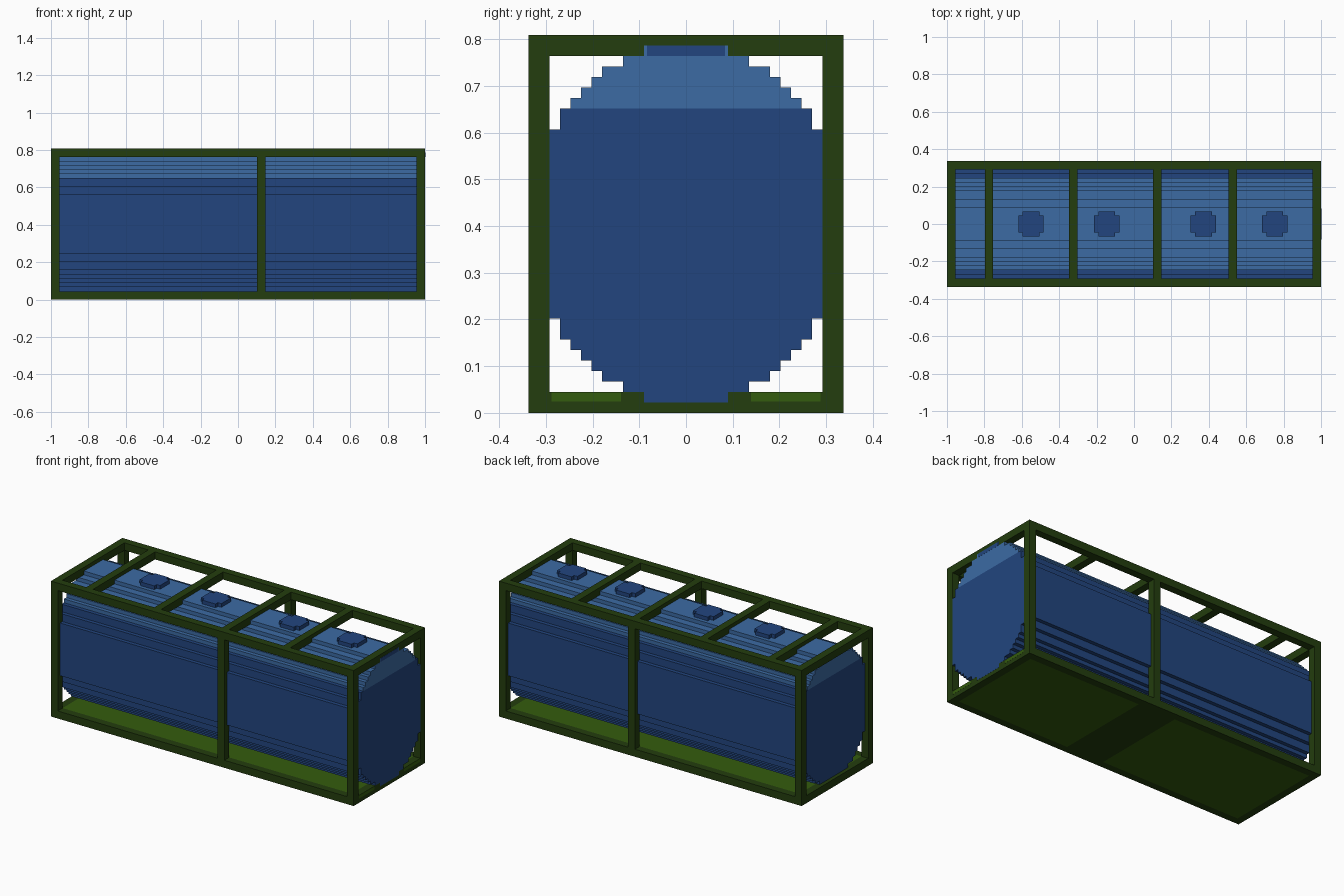
import bpy, bmesh
from mathutils import Vector

if "Cube" in bpy.data.objects:
    bpy.data.objects.remove(bpy.data.objects["Cube"], do_unlink=True)

V = 2 / 89          # one grid step; the model is 89 x 30 x 36 steps


def material(name, rgb):
    m = bpy.data.materials.new(name)
    m.use_nodes = True
    m.diffuse_color = (*rgb, 1)
    bsdf = m.node_tree.nodes["Principled BSDF"]
    bsdf.inputs["Base Color"].default_value = (*rgb, 1)
    bsdf.inputs["Roughness"].default_value = 0.8
    return m


DARK_BLUE = material("dark blue", (0.016, 0.060, 0.212))
LIGHT_BLUE = material("light blue", (0.045, 0.147, 0.371))
DARK_GREEN = material("dark green", (0.017, 0.047, 0.0044))
LIGHT_GREEN = material("light green", (0.034, 0.107, 0.0044))


def prism(name, outline, direction, mat):
    """Extrude a closed outline (grid steps: x from the right end, y centred, z up)."""
    bm = bmesh.new()
    face = bm.faces.new([bm.verts.new(p) for p in outline])
    ext = bmesh.ops.extrude_face_region(bm, geom=[face])
    moved = [g for g in ext["geom"] if isinstance(g, bmesh.types.BMVert)]
    bmesh.ops.translate(bm, verts=moved, vec=Vector(direction))
    for v in bm.verts:
        v.co = Vector((v.co.x - 44.5, v.co.y, v.co.z)) * V
    bmesh.ops.recalc_face_normals(bm, faces=bm.faces)
    mesh = bpy.data.meshes.new(name)
    bm.to_mesh(mesh)
    bm.free()
    mesh.materials.append(mat)
    obj = bpy.data.objects.new(name, mesh)
    bpy.context.collection.objects.link(obj)
    return obj


def box(name, x0, x1, y0, y1, z0, z1, mat):
    return prism(name, [(x0, y0, z0), (x1, y0, z0), (x1, y1, z0), (x0, y1, z0)],
                 (0, 0, z1 - z0), mat)


def stepped_tank(name, rows, x0, x1, mat):
    """rows: (half width, bottom, top) stacked upwards, extruded along x."""
    right = [p for w, a, b in rows for p in ((w, a), (w, b))]
    outline = right + [(-w, z) for w, z in reversed(right)]
    prism(name, [(x0, y, z) for y, z in outline], (x1 - x0, 0, 0), mat)


# Tank: stepped oval cross-section, symmetric about mid height 18
upper = [(11, 29, 30), (10, 30, 31), (9, 31, 32), (8, 32, 33), (6, 33, 34), (4, 34, 35)]
lower = [(w, 36 - b, 36 - a) for w, a, b in reversed(upper)]
lower += [(12, 7, 9), (13, 9, 11)]
belly = [(14, 11, 25), (13, 25, 27), (12, 27, 29)]
flat_belly = [(13, 11, 27), (12, 27, 29)]
stepped_tank("tank_lower", lower + belly, 1, 88, DARK_BLUE)
stepped_tank("tank_upper", upper, 1, 88, LIGHT_BLUE)
# End cap standing flush with the frame on one end
stepped_tank("end_cap_lower", lower + flat_belly, 88, 89.03, DARK_BLUE)
stepped_tank("end_cap_upper", upper, 88, 89.03, LIGHT_BLUE)
box("end_cap_top_plate", 89.0, 89.06, -3.7, 3.7, 34, 35, DARK_BLUE)

# Hatch lids on top of the tank
for i, x in enumerate((17, 35, 58, 75)):
    corners = [(0, 1), (1, 1), (1, 0), (5, 0), (5, 1), (6, 1),
               (6, 5), (5, 5), (5, 6), (1, 6), (1, 5), (0, 5)]
    prism(f"hatch_lid_{i + 1}", [(x + a, b - 3, 35) for a, b in corners],
          (0, 0, 1), DARK_BLUE)

# Frame: posts and long rails on both sides
for side, s in (("front", -1), ("back", 1)):
    y0, y1 = sorted((13 * s, 15 * s))
    for part, x in (("right", 0), ("middle", 49), ("left", 87)):
        box(f"{side}_{part}_post", x, x + 2, y0, y1, 2, 34, DARK_GREEN)
    for part, z in (("bottom", 0), ("top", 34)):
        box(f"{side}_{part}_rail", 0, 89, y0, y1, z, z + 2, DARK_GREEN)

# Frame: cross beams
for i, x in enumerate((0, 9, 29, 49, 67, 87)):
    box(f"top_cross_beam_{i + 1}", x, x + 2, -13, 13, 34, 36, DARK_GREEN)
for part, x in (("right", 0), ("left", 87)):
    box(f"bottom_{part}_beam", x, x + 2, -13, 13, 0, 2, DARK_GREEN)

# Floor panels with a wide dark bearer between them underneath
box("floor_right", 2, 43, -13, 13, 0, 2, LIGHT_GREEN)
box("floor_left", 54, 87, -13, 13, 0, 2, LIGHT_GREEN)
box("floor_middle", 43, 54, -13, 13, 1, 2, LIGHT_GREEN)
box("floor_bearer", 43, 54, -13, 13, 0, 1, DARK_GREEN)

# Painted strips on the flush end beam
for side, s in (("front", -1), ("back", 1)):
    y0, y1 = sorted((6.2 * s, 12.8 * s))
    box(f"{side}_end_strip", 89, 89.03, y0, y1, 1.1, 2, LIGHT_GREEN)
